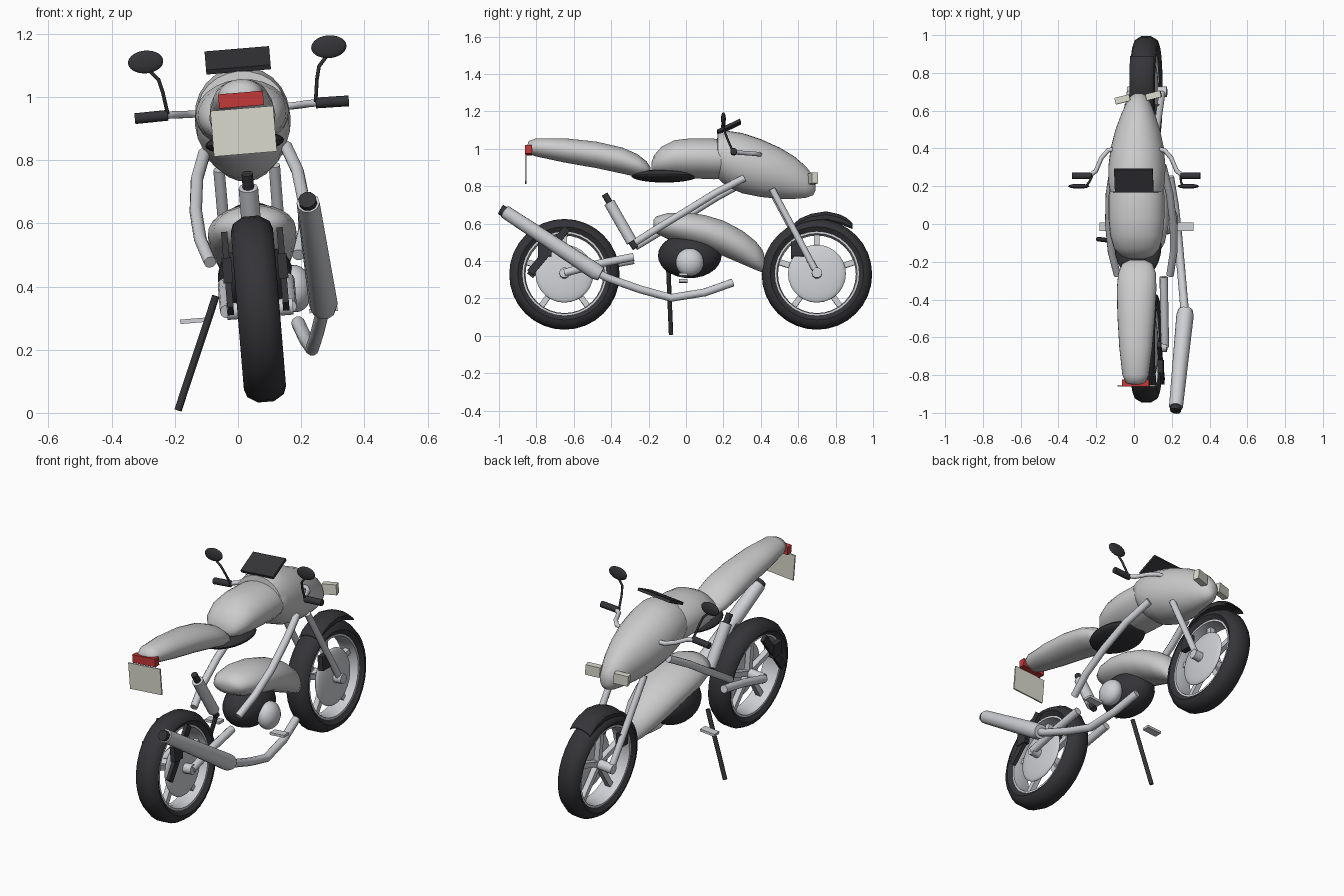
import bpy, bmesh, math
from mathutils import Matrix, Vector

if "Cube" in bpy.data.objects:
    bpy.data.objects.remove(bpy.data.objects["Cube"])

# the whole bike leans on its side stand
LEAN = Matrix.Translation((0.092, 0, 0)) @ Matrix.Rotation(-0.083, 4, 'Y')


def material(name, c):
    m = bpy.data.materials.new(name)
    m.diffuse_color = (*c, 1)
    m.use_nodes = True
    m.node_tree.nodes["Principled BSDF"].inputs["Base Color"].default_value = m.diffuse_color
    return m


DARK = material("dark", (0.035, 0.035, 0.04))
RED = material("red", (0.55, 0.04, 0.04))
CREAM = material("cream", (0.7, 0.7, 0.62))
LIGHT = material("light_metal", (0.62, 0.63, 0.66))


def finish(ob, mat, world=False, angle=40):
    if not world:
        ob.matrix_world = LEAN @ ob.matrix_basis
    if mat:
        ob.data.materials.append(mat)
    bpy.ops.object.select_all(action='DESELECT')
    ob.select_set(True)
    bpy.context.view_layer.objects.active = ob
    bpy.ops.object.shade_smooth_by_angle(angle=math.radians(angle))
    return ob


def from_bm(name, bm, mat, angle=40):
    bmesh.ops.recalc_face_normals(bm, faces=bm.faces)
    me = bpy.data.meshes.new(name)
    bm.to_mesh(me)
    bm.free()
    ob = bpy.data.objects.new(name, me)
    bpy.context.collection.objects.link(ob)
    return finish(ob, mat, angle=angle)


def bridge(bm, a, b):
    n = len(a)
    for i in range(n):
        bm.faces.new((a[i], a[(i + 1) % n], b[(i + 1) % n], b[i]))


def loft(name, stations, mat=None, n=24):
    """Shell of elliptical sections (y, top, bottom, half width)."""
    bm = bmesh.new()
    rings = []
    for y, t, b, w in stations:
        rings.append([bm.verts.new((w * math.cos(2 * math.pi * i / n), y,
                     (t + b) / 2 + (t - b) / 2 * math.sin(2 * math.pi * i / n))) for i in range(n)])
    for a, b in zip(rings, rings[1:]):
        bridge(bm, a, b)
    bm.faces.new(rings[0])
    bm.faces.new(rings[-1])
    return from_bm(name, bm, mat, 60)


def lathe(name, profile, centre, mat, n=32):
    """Closed (x, radius) profile turned around the wheel axle."""
    bm = bmesh.new()
    rings = []
    for i in range(n):
        a = 2 * math.pi * i / n
        rings.append([bm.verts.new((x, centre[0] + r * math.cos(a), centre[1] + r * math.sin(a)))
                      for x, r in profile])
    for i in range(n):
        bridge(bm, rings[i], rings[(i + 1) % n])
    return from_bm(name, bm, mat)


def tube(name, pts, r, mat=LIGHT, world=False, radii=None):
    cu = bpy.data.curves.new(name, 'CURVE')
    cu.dimensions = '3D'
    cu.bevel_depth, cu.bevel_resolution, cu.use_fill_caps = r, 3, True
    sp = cu.splines.new('POLY')
    sp.points.add(len(pts) - 1)
    for i, p in enumerate(pts):
        sp.points[i].co = (*p, 1)
        if radii:
            sp.points[i].radius = radii[i]
    ob = bpy.data.objects.new(name, cu)
    bpy.context.collection.objects.link(ob)
    bpy.ops.object.select_all(action='DESELECT')
    ob.select_set(True)
    bpy.context.view_layer.objects.active = ob
    bpy.ops.object.convert(target='MESH')
    return finish(bpy.context.object, mat, world, 50)


def box(name, loc, size, mat=None, rot=(0, 0, 0)):
    bpy.ops.mesh.primitive_cube_add(size=1, location=loc, rotation=rot)
    ob = bpy.context.object
    ob.name = name
    ob.data.transform(Matrix.Diagonal((*size, 1)))
    return finish(ob, mat)


def ball(name, loc, size, mat=None):
    bpy.ops.mesh.primitive_uv_sphere_add(segments=24, ring_count=14, radius=1, location=loc)
    ob = bpy.context.object
    ob.name = name
    ob.data.transform(Matrix.Diagonal((*size, 1)))
    return finish(ob, mat)


# wheels: tyre, rim, five spokes, hub and brake disc
for label, y in (("rear", -0.65), ("front", 0.70)):
    c = (y, 0.33)
    lathe(label + "_tyre", [(-.05, .225), (-.067, .25), (-.058, .275), (-.025, .295), (.025, .295),
                            (.058, .275), (.067, .25), (.05, .225)], c, DARK)
    lathe(label + "_rim", [(-.05, .23), (-.05, .215), (0, .208), (.05, .215), (.05, .23)], c, LIGHT)
    for k in range(5):
        a = math.radians(90 + 72 * k)
        box(f"{label}_spoke_{k}", (0, y + .115 * math.cos(a), .33 + .115 * math.sin(a)),
            (.03, .2, .03), LIGHT, (a, 0, 0))
    tube(label + "_hub", [(-.1, *c), (.11, *c)], .028)
    ball(label + "_brake_disc", (.04, *c), (.022, .155, .155), LIGHT)

# lofted body shells
loft("tail", [(-.85, 1.02, .985, .025), (-.84, 1.045, .975, .052), (-.80, 1.06, .962, .07),
              (-.65, 1.06, .93, .088), (-.48, 1.042, .90, .10), (-.34, 1.01, .87, .105),
              (-.26, .975, .852, .10), (-.21, .935, .85, .08), (-.19, .905, .865, .04)])
loft("seat", [(-.185, .93, .885, .04), (-.17, .97, .865, .085), (-.13, 1.015, .855, .12),
              (-.06, 1.05, .85, .14), (.03, 1.06, .845, .148), (.15, 1.058, .84, .148), (.26, 1.04, .85, .13)])
loft("front_fairing", [(.16, 1.0, .88, .11), (.17, 1.085, .845, .14), (.22, 1.10, .80, .15),
                       (.30, 1.088, .765, .152), (.40, 1.055, .745, .142), (.50, 1.01, .735, .118),
                       (.58, .962, .735, .09), (.64, .91, .74, .065), (.68, .86, .755, .04), (.692, .83, .78, .015)])
loft("engine_cowl", [(-.175, .62, .58, .04), (-.16, .64, .55, .085), (-.10, .658, .52, .12),
                     (0, .662, .49, .14), (.1, .648, .465, .14), (.2, .618, .428, .13), (.3, .565, .385, .108),
                     (.37, .51, .355, .08), (.41, .46, .34, .05), (.425, .41, .36, .02)])

# engine, its right cover and the under-seat pad
ball("engine", (0, .02, .43), (.12, .17, .12), DARK)
ball("engine_cover", (.12, .02, .385), (.055, .075, .075), LIGHT)
ball("under_seat_pad", (0, -.115, .858), (.125, .178, .034), DARK)

# paired parts on both sides
for s, side in ((-1, "left"), (1, "right")):
    tube(side + "_fork", [(s * .088, .46, .78), (s * .085, .70, .33)], .018)
    tube(side + "_swingarm", [(s * .10, -.65, .33), (s * .10, -.46, .38), (s * .10, -.28, .415)], .022)
    tube(side + "_frame_tube", [(s * .13, .31, .835), (s * .16, .16, .755), (s * .172, 0, .655),
                                (s * .165, -.15, .565), (s * .14, -.27, .49)], .02)
    tube(side + "_handlebar", [(s * .10, .40, .962), (s * .15, .39, .962), (s * .185, .35, .963),
                               (s * .215, .28, .965), (s * .25, .255, .965)], .012)
    tube(side + "_grip", [(s * .235, .255, .965), (s * .34, .255, .963)], .018, DARK)
    tube(side + "_mirror_stalk", [(s * .235, .25, .97), (s * .245, .22, 1.04), (s * .255, .205, 1.08),
                                  (s * .29, .2, 1.12)], .006, DARK)
    ball(side + "_mirror", (s * .291, .2, 1.139), (.056, .013, .036), DARK)
    box(side + "_headlight", (s * .082, .67 + s * .01, .838), (.08, .035, .058), CREAM, (0, 0, .25))
    box(side + "_footpeg", (s * .205, -.015, .31), (.09, .045, .014), LIGHT)
    # rear guard blades and calipers
    box(side + "_rear_guard", (s * .088, -.735, .45), (.02, .31, .04), DARK, (.88, 0, 0))
    box(side + "_rear_caliper", (s * .088, -.755, .46), (.03, .07, .08), DARK)
    box(side + "_front_caliper", (s * .07, .597, .46), (.03, .07, .08), DARK)

# front mudguard: arched strip tapering at both ends
bm = bmesh.new()
rings = []
for y, z, t in ((.575, .60, .004), (.61, .63, .012), (.67, .655, .02), (.75, .668, .025),
                (.82, .652, .025), (.86, .632, .02), (.89, .605, .005)):
    arc = [math.radians(15 + 150 * i / 8) for i in range(9)]
    top = [(.066 * math.cos(a), z - .03 * (1 - math.sin(a))) for a in arc]
    low = [(.064 * math.cos(a), z - t - .03 * (1 - math.sin(a))) for a in reversed(arc)]
    rings.append([bm.verts.new((x, y, zz)) for x, zz in top + low])
for a, b in zip(rings, rings[1:]):
    bridge(bm, a, b)
bm.faces.new(rings[0])
bm.faces.new(rings[-1])
from_bm("front_mudguard", bm, DARK)

# rear shock
tube("shock_body", [(0, -.41, .715), (0, -.29, .505)], .031)
tube("shock_top", [(0, -.435, .76), (0, -.40, .70)], .018, DARK)
tube("shock_base", [(0, -.295, .51), (0, -.27, .47)], .018, DARK)

# exhaust on the right side
tube("exhaust_pipe", [(.19, .25, .285), (.215, .10, .232), (.235, -.08, .203), (.25, -.25, .25),
                      (.265, -.42, .31), (.27, -.49, .345)], .022, world=True)
tube("muffler", [(.272, -.455, .33), (.27, -.485, .345), (.222, -.97, .665)], .046,
     world=True, radii=[.85, 1, .8])
tube("muffler_tip", [(.225, -.955, .655), (.219, -.99, .675)], .029, DARK, world=True)

# screen, tail light, plate
box("windscreen", (0, .23, 1.12), (.205, .135, .016), DARK, (math.radians(26), 0, 0))
box("tail_light", (0, -.842, .995), (.142, .036, .045), RED)
box("number_plate", (0, -.857, .895), (.2, .008, .145), CREAM)

# side stand
tube("side_stand", [(-.19, -.08, .008), (-.07, -.095, .37)], .012, DARK, world=True)
